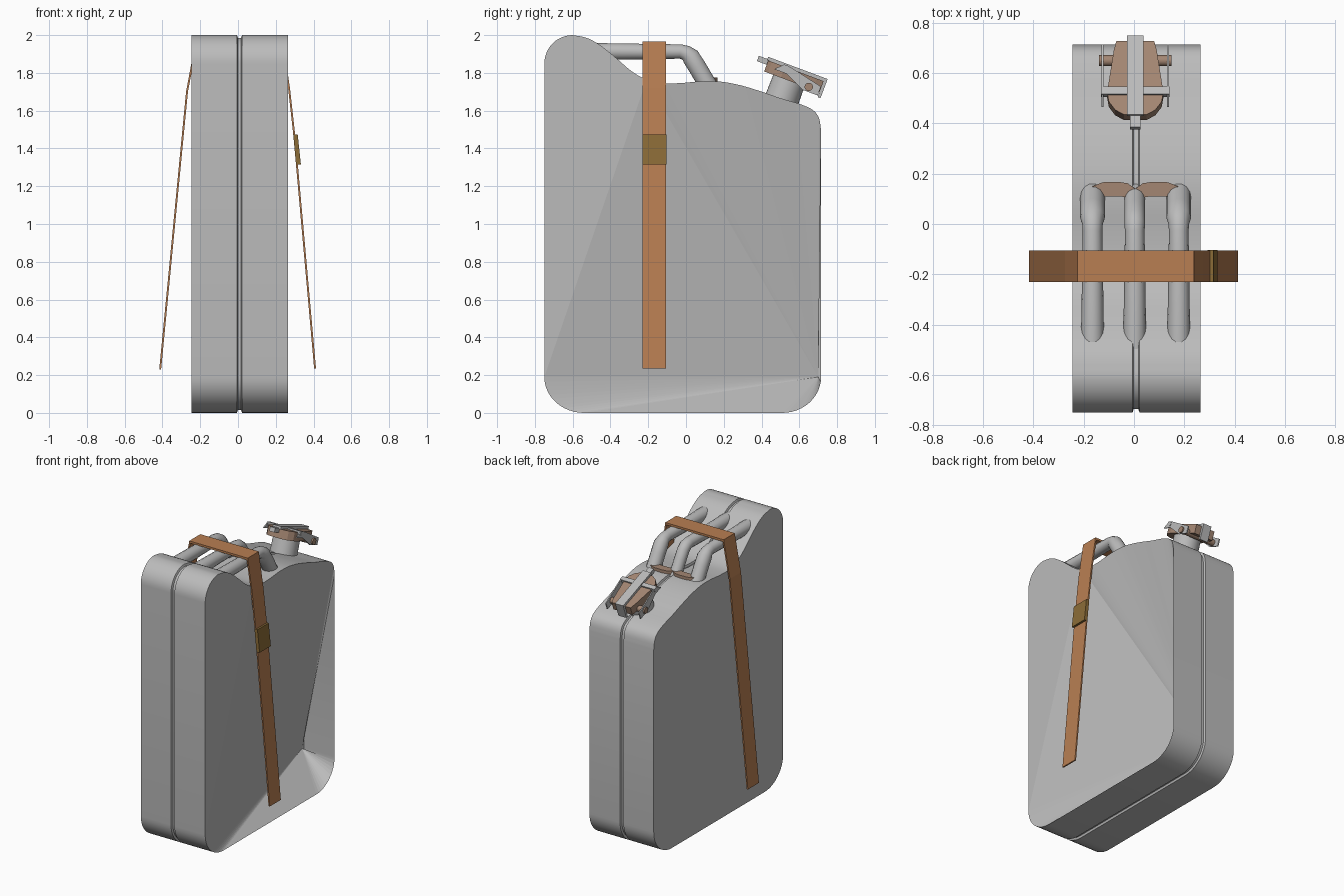
import bpy, bmesh, math
from mathutils import Vector, Matrix

if "Cube" in bpy.data.objects:
    bpy.data.objects.remove(bpy.data.objects["Cube"])


def material(name, rgb):
    m = bpy.data.materials.new(name)
    m.diffuse_color = (*rgb, 1)
    m.use_nodes = True
    m.node_tree.nodes["Principled BSDF"].inputs["Base Color"].default_value = m.diffuse_color
    return m


GREY = material("grey_metal", (0.50, 0.50, 0.50))
BROWN = material("brown_metal", (0.37, 0.24, 0.17))
LEATHER = material("strap_leather", (0.48, 0.21, 0.085))
BUCKLE = material("buckle_olive", (0.26, 0.15, 0.038))


def smooth(ob, deg=35):
    bpy.ops.object.select_all(action='DESELECT')
    ob.select_set(True)
    bpy.context.view_layer.objects.active = ob
    bpy.ops.object.shade_smooth_by_angle(angle=math.radians(deg))


def finish(name, bm, mat, matrix=None, recalc=True):
    if recalc:
        bmesh.ops.recalc_face_normals(bm, faces=bm.faces)
    me = bpy.data.meshes.new(name)
    if matrix:
        bm.transform(matrix)
    bm.to_mesh(me)
    bm.free()
    me.materials.append(mat)
    ob = bpy.data.objects.new(name, me)
    bpy.context.collection.objects.link(ob)
    return ob


def box(name, lo, hi, mat, matrix=None):
    bm = bmesh.new()
    bmesh.ops.create_cube(bm, size=1)
    for v in bm.verts:
        v.co = [(a + b) / 2 + c * (b - a) for a, b, c in zip(lo, hi, v.co)]
    return finish(name, bm, mat, matrix)


def prism(name, points, offset, mat, matrix=None):
    """Extrude a flat polygon of 3D points by an offset vector."""
    bm = bmesh.new()
    f = bm.faces.new([bm.verts.new(p) for p in points])
    r = bmesh.ops.extrude_face_region(bm, geom=[f])
    for v in r['geom']:
        if isinstance(v, bmesh.types.BMVert):
            v.co += Vector(offset)
    return finish(name, bm, mat, matrix)


def cylinder(name, r1, r2, depth, mat, matrix, segs=32):
    bm = bmesh.new()
    bmesh.ops.create_cone(bm, cap_ends=True, segments=segs, radius1=r1, radius2=r2, depth=depth)
    ob = finish(name, bm, mat, matrix)
    smooth(ob)
    return ob


def arc(cy, cz, ry, rz, a0, a1, n=12):
    return [(cy + ry * math.cos(math.radians(a0 + (a1 - a0) * i / n)),
             cz + rz * math.sin(math.radians(a0 + (a1 - a0) * i / n))) for i in range(n + 1)]


def spline(pts, n=4):
    p = [Vector(q) for q in pts]
    p = [2 * p[0] - p[1]] + p + [2 * p[-1] - p[-2]]
    out = []
    for a, b, c, d in zip(p, p[1:], p[2:], p[3:]):
        for k in range(n):
            t = k / n
            out.append(tuple(0.5 * (2 * b + (c - a) * t + (2 * a - 5 * b + 4 * c - d) * t * t
                                    + (3 * b - a - 3 * c + d) * t ** 3)))
    return out + [tuple(pts[-1])]


# Body: side profile swept across, with a seam groove in the middle
top = spline([(-.60, 2), (-.525, 1.985), (-.455, 1.947), (-.376, 1.884), (-.296, 1.815),
              (-.228, 1.773), (-.14, 1.746), (-.03, 1.746), (.074, 1.755), (.18, 1.754),
              (.286, 1.735), (.39, 1.704), (.497, 1.667), (.603, 1.635), (.672, 1.603),
              (.704, 1.56), (.715, 1.497)])
ring = [(-.75, .19)] + arc(-.60, 1.85, .15, .15, 180, 90)[:-1] + top
K = len(ring)                                   # back bottom corner start
ring += arc(.51, .19, .205, .19, 0, -90) + arc(-.54, .19, .21, .19, -90, -180)[:-1]
N = len(ring)
M = min(range(N), key=lambda i: math.dist(ring[i], (-.2, 1.76)))
stations = [(-.245, 0), (-.006, 0), (-.001, .014), (.017, .014), (.022, 0), (.265, 0)]
bm = bmesh.new()
grid = []
for x, inset in stations:
    row = []
    for i, p in enumerate(ring):
        t = (Vector(ring[(i + 1) % N]) - Vector(ring[i - 1])).normalized()
        row.append(bm.verts.new((x, p[0] + t.y * inset, p[1] - t.x * inset)))
    grid.append(row)
for a, b in zip(grid, grid[1:]):
    for i in range(N):
        j = (i + 1) % N
        bm.faces.new((a[i], b[i], b[j], a[j]))
caps = [bm.faces.new(grid[0])]
# right side is dented: it fans out from one corner point pulled in to the seam
R, P = grid[-1], grid[3][K]
caps.append(bm.faces.new(R[M::-1]))
caps.append(bm.faces.new((P, R[M], R[0])))
for i in range(M, N):
    j = (i + 1) % N
    if K not in (i, j):
        caps.append(bm.faces.new((P, R[j], R[i])))
bm.faces.index_update()
cap_ids = [f.index for f in caps]
body = finish("can_body", bm, GREY, recalc=False)
smooth(body)
for i in cap_ids:
    body.data.polygons[i].use_smooth = False

# Three carrying handles
for k, (x, flare) in enumerate([(-.165, 1.2), (.003, 1.0), (.178, 1.2)]):
    cu = bpy.data.curves.new("handle_curve", 'CURVE')
    cu.dimensions = '3D'
    cu.bevel_depth = .041
    cu.bevel_resolution = 5
    cu.use_fill_caps = True
    path = [(-.5, 1.913, 1.1), (-.42, 1.913, 1.1), (-.03, 1.913, .95), (0, 1.906, 1), (.025, 1.885, flare),
            (.06, 1.83, flare), (.125, 1.72, flare)]
    sp = cu.splines.new('POLY')
    sp.points.add(len(path) - 1)
    for pt, (y, z, r) in zip(sp.points, path):
        pt.co = (x, y, z, 1)
        pt.radius = r
    ob = bpy.data.objects.new("handle_%d" % (k + 1), cu)
    bpy.context.collection.objects.link(ob)
    bpy.ops.object.select_all(action='DESELECT')
    ob.select_set(True)
    bpy.context.view_layer.objects.active = ob
    bpy.ops.object.convert(target='MESH')
    ob.data.materials.clear()
    ob.data.materials.append(GREY)
    smooth(ob, 40)

# Brown webs joining the handle feet
for s in (-1, 1):
    outline = [(0, .14), (.03, .162), (.07, .168), (.13, .166), (.17, .15),
               (.17, .10), (.12, .11), (.06, .11), (0, .10)]
    prism("handle_web_" + ("left" if s < 0 else "right"),
          [(.005 + s * x, y, 1.74) for x, y in outline], (0, 0, .036), BROWN)

# Strap hanging over the handles
outer = [(-.417, .23), (-.275, 1.70), (-.225, 1.967), (.238, 1.967), (.275, 1.72), (.303, 1.47), (.413, .235)]
inner = [(.403, .235), (.293, 1.47), (.265, 1.72), (.230, 1.952), (-.217, 1.952), (-.265, 1.70), (-.407, .23)]
prism("strap", [(x, -.23, z) for x, z in outer + inner], (0, .125, 0), LEATHER)
prism("strap_buckle", [(x, -.231, z) for x, z in [(.292, 1.475), (.316, 1.475), (.333, 1.315), (.309, 1.315)]],
      (0, .127, 0), BUCKLE)

# Tilted spout and locking cap, built in a local frame
T = Matrix.Translation((.005, .56, 1.785)) @ Matrix.Rotation(math.radians(-20.5), 4, 'X')
cylinder("spout_neck", .092, .088, .22, GREY, T @ Matrix.Translation((0, -.005, -.11)))
half = [(.075, .168), (.085, .13), (.112, -.05), (.105, -.09), (.08, -.125), (.045, -.145)]
outline = [(x, y) for x, y in half] + [(-x, y) for x, y in reversed(half)]
prism("cap_lid", [(x, y, -.03) for x, y in outline], (0, 0, .062), BROWN, T)
# Spring bar bent over the cap, with front tab
prism("cap_bar", [(-.032, y, z) for y, z in [(-.152, .032), (-.152, .05), (.184, .05), (.184, -.058),
                                             (.168, -.058), (.168, .032)]], (.064, 0, 0), GREY, T)
box("cap_tab", (-.02, -.20, .008), (.02, -.13, .038), GREY, T)
box("cap_crossbar", (-.137, -.062, .012), (.137, -.03, .042), GREY, T)
cylinder("cap_pin", .022, .022, .29, BROWN,
         T @ Matrix.Translation((0, .105, -.024)) @ Matrix.Rotation(math.pi / 2, 4, 'Y'), 20)
for s in (-1, 1):
    prism("cap_arm_" + ("left" if s < 0 else "right"),
          [(s * .131 - .004, y, z) for y, z in [(-.10, .0), (-.06, .04), (-.02, .04), (.165, .0),
                                                (.165, -.05), (.08, -.05), (-.03, .0)]],
          (.008, 0, 0), GREY, T)
